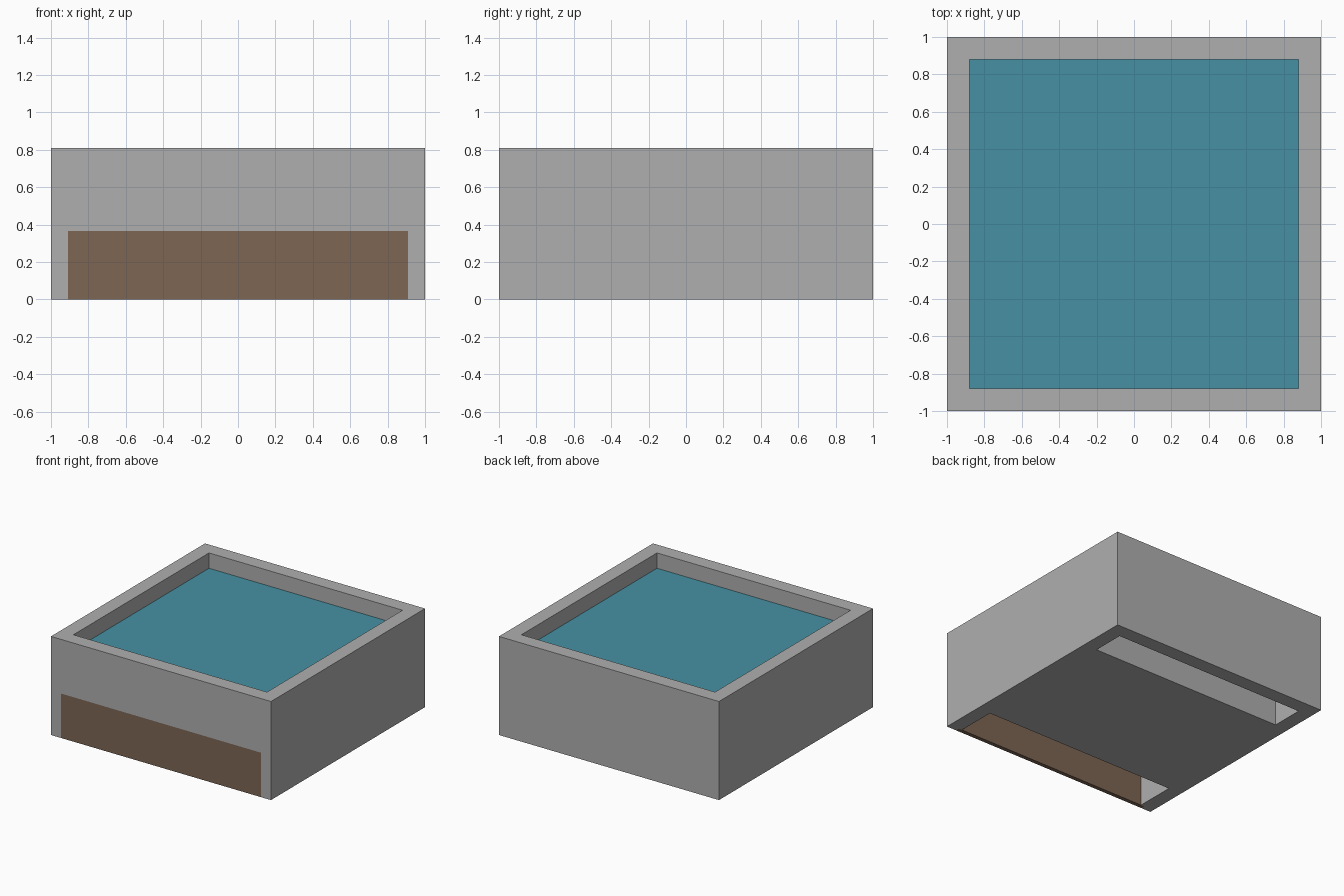
import bpy
import bmesh
from mathutils import Vector

default_cube = bpy.data.objects.get("Cube")
if default_cube:
    bpy.data.objects.remove(default_cube, do_unlink=True)


def make_material(name, rgb):
    mat = bpy.data.materials.new(name)
    mat.use_nodes = True
    mat.diffuse_color = (*rgb, 1)
    mat.node_tree.nodes["Principled BSDF"].inputs["Base Color"].default_value = (*rgb, 1)
    return mat


def box(name, low, high, mat):
    """Axis-aligned box between two opposite corners."""
    low, high = Vector(low), Vector(high)
    bm = bmesh.new()
    bmesh.ops.create_cube(bm, size=1)
    for v in bm.verts:
        v.co = (low + high) / 2 + v.co * (high - low)
    mesh = bpy.data.meshes.new(name)
    bm.to_mesh(mesh)
    bm.free()
    mesh.materials.append(mat)
    obj = bpy.data.objects.new(name, mesh)
    bpy.context.collection.objects.link(obj)
    return obj


def carve(target, name, low, high):
    """Cut a box-shaped hollow out of the target."""
    cutter = box(name, low, high, target.data.materials[0])
    cutter.hide_render = True
    mod = target.modifiers.new(name, 'BOOLEAN')
    mod.operation = 'DIFFERENCE'
    mod.solver = 'EXACT'
    mod.object = cutter
    bpy.context.view_layer.objects.active = target
    bpy.ops.object.modifier_apply(modifier=mod.name)
    bpy.data.objects.remove(cutter, do_unlink=True)


stone = make_material("grey stone", (0.43, 0.43, 0.43))
water_blue = make_material("water blue", (0.061, 0.279, 0.361))
wood = make_material("brown wood", (0.205, 0.133, 0.087))

HEIGHT = 0.81
INNER = 0.88       # half width inside the walls
FLOOR = 0.675      # basin floor under the water
PANEL_X, PANEL_TOP, PANEL_BACK = 0.91, 0.365, -0.967

# Square tub with a shallow basin on top
tub = box("tub_walls", (-1, -1, 0), (1, 1, HEIGHT), stone)
carve(tub, "basin", (-INNER, -INNER, FLOOR), (INNER, INNER, 1))

# Recess for the access panel, and the two hollows open underneath
carve(tub, "panel_recess", (-PANEL_X, -1.1, -0.1), (PANEL_X, PANEL_BACK, PANEL_TOP))
carve(tub, "front_hollow", (-INNER, -0.98, -0.1), (INNER, -0.64, PANEL_TOP - 0.01))
carve(tub, "back_hollow", (-INNER, 0.61, -0.1), (INNER, INNER, PANEL_TOP))

# Water sheet and flush wooden front panel
box("water_surface", (-INNER, -INNER, FLOOR), (INNER, INNER, FLOOR + 0.009), water_blue)
box("front_panel", (-PANEL_X, -1, 0), (PANEL_X, PANEL_BACK, PANEL_TOP), wood)
